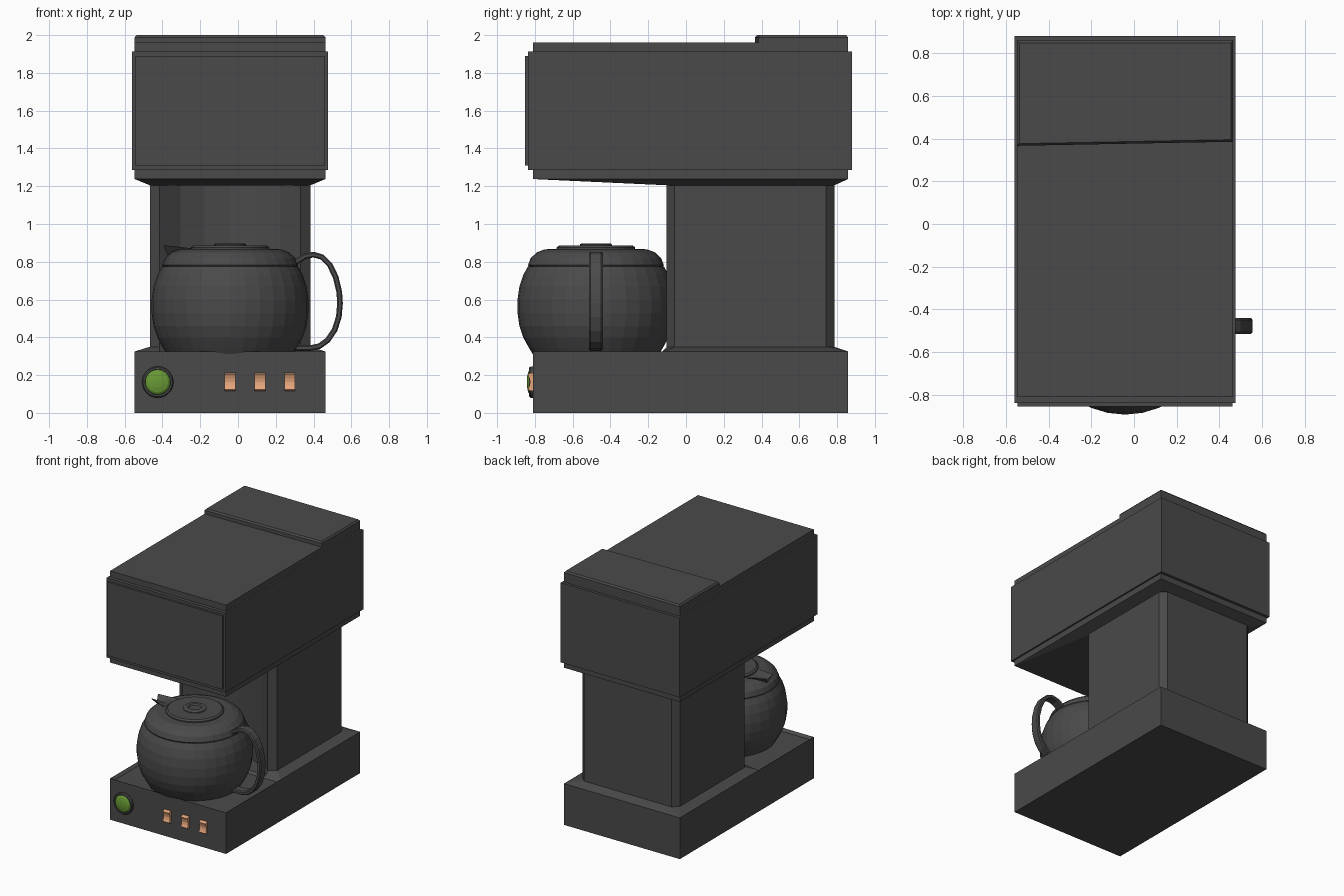
import bpy, bmesh, math
from mathutils import Vector

if "Cube" in bpy.data.objects:
    bpy.data.objects.remove(bpy.data.objects["Cube"])


def mat(name, col):
    m = bpy.data.materials.new(name)
    m.diffuse_color = (*col, 1)
    m.use_nodes = True
    m.node_tree.nodes["Principled BSDF"].inputs["Base Color"].default_value = m.diffuse_color
    return m


DARK = mat("charcoal plastic", (0.068, 0.068, 0.068))
GREEN = mat("green button", (0.14, 0.32, 0.035))
ORANGE = mat("orange switch", (0.78, 0.38, 0.2))


def finish(name, bm, material=DARK):
    bmesh.ops.recalc_face_normals(bm, faces=bm.faces)
    me = bpy.data.meshes.new(name)
    bm.to_mesh(me)
    bm.free()
    me.materials.append(material)
    ob = bpy.data.objects.new(name, me)
    bpy.context.collection.objects.link(ob)
    return ob


def loft(name, rings, material=DARK, closed=False, make=True):
    """Skin a list of equal-length point rings, capping the ends."""
    bm = bmesh.new()
    vs = [[bm.verts.new(p) for p in r] for r in rings]
    n = len(vs[0])
    for a, b in zip(vs, vs[1:]):
        for i in range(n):
            j = (i + 1) % n
            bm.faces.new((a[i], a[j], b[j], b[i]))
    bm.faces.new(vs[0])
    bm.faces.new(vs[-1])
    return finish(name, bm, material) if make else bm


def rect(x0, x1, y0, y1, z):
    return [(x0, y0, z), (x1, y0, z), (x1, y1, z), (x0, y1, z)]


def lathe(name, prof, centre, segs, axis="z", material=DARK):
    """Revolve (radius, offset) points round z, or round y facing forward."""
    rings = []
    for r, h in prof:
        ring = []
        for i in range(segs):
            t = 2 * math.pi * i / segs
            u, v = r * math.cos(t), r * math.sin(t)
            p = (u, v, h) if axis == "z" else (u, -h, v)
            ring.append(Vector(centre) + Vector(p))
        rings.append(ring)
    return loft(name, rings, material)


X0, X1, Y0, Y1 = -0.547, 0.463, -0.81, 0.858   # body footprint
XC = (X0 + X1) / 2
PX, PY = -0.042, -0.477                        # pot centre

# Base with a shallow sunken tray in the front half
bm = loft("base", [rect(X0, X1, Y0, Y1, 0), rect(X0, X1, Y0, Y1, 0.325)], make=False)
bmesh.ops.recalc_face_normals(bm, faces=bm.faces)
bmesh.ops.bisect_plane(bm, geom=bm.verts[:] + bm.edges[:] + bm.faces[:],
                       plane_co=(0, -0.125, 0), plane_no=(0, 1, 0))
tray = [f for f in bm.faces if f.normal.z > 0.9 and f.calc_center_median().y < -0.125]
bmesh.ops.inset_region(bm, faces=tray, thickness=0.03)
for v in tray[0].verts:
    v.co.z -= 0.018
finish("base", bm)

# Column with chamfered corners and a concave front, flaring out at its foot
arc = []
for i in range(7):
    t = math.radians(-45 + 15 * i)
    arc.append((PX + 0.527 * math.sin(t), PY + 0.53 * math.cos(t)))
back = [(0.383, -0.06), (0.383, 0.742), (0.338, 0.785),
        (-0.422, 0.785), (-0.467, 0.742), (-0.467, -0.06)]
foot = [(X1, -0.125), (X1, Y1 - 0.002), (X1 - 0.002, Y1),
        (X0 + 0.002, Y1), (X0, Y1 - 0.002), (X0, -0.125)]
foot_arc = [(arc[0][0], -0.125)] + arc[1:-1] + [(arc[-1][0], -0.125)]
loft("column", [[(x, y, 0.325) for x, y in foot_arc + foot],
                [(x, y, 0.35) for x, y in arc + back],
                [(x, y, 1.21) for x, y in arc + back]])

# Head: tapered underside, lower slab, main housing, front panel, top and rear lid
loft("head_underside", [rect(-0.467, 0.383, -0.10, 0.785, 1.205),
                        rect(X0, X1, Y0, Y1, 1.238),
                        rect(X0, X1, Y0, Y1, 1.29)])
loft("head_housing", [rect(-0.56, 0.476, -0.837, 0.88, 1.285),
                      rect(-0.56, 0.476, -0.837, 0.88, 1.912)])
loft("front_panel", [rect(-0.545, 0.461, -0.853, -0.83, 1.31),
                     rect(-0.545, 0.461, -0.853, -0.83, 1.89)])
loft("top_plate", [rect(X0, X1, Y0, Y1, 1.9), rect(X0, X1, Y0, Y1, 1.96)])


def lid_ring(d, z):
    return [(X0 + d, 0.366 + d, z), (X1 - d, 0.385 + d, z),
            (X1 - d, Y1 - d, z), (X0 + d, Y1 - d, z)]


loft("reservoir_lid", [lid_ring(0, 1.95), lid_ring(0, 1.988), lid_ring(0.01, 2.0)])

# Pot body, collar, lid and knob
pot = [(0.335, 0.312), (0.355, 0.345), (0.385, 0.40), (0.405, 0.46), (0.415, 0.53),
       (0.415, 0.60), (0.405, 0.67), (0.385, 0.73), (0.36, 0.775)]
lathe("pot_body", pot, (PX, PY, 0), 32)
lathe("pot_collar", [(0.352, 0.77), (0.36, 0.782), (0.345, 0.82), (0.312, 0.85),
                     (0.27, 0.866), (0.2, 0.868)], (PX, PY, 0), 32)
lathe("pot_lid", [(0.208, 0.86), (0.208, 0.876), (0.195, 0.886)], (PX, PY, 0), 32)
lathe("lid_knob", [(0.085, 0.88), (0.085, 0.892), (0.075, 0.898), (0.05, 0.898),
                   (0.042, 0.889)], (PX, PY, 0), 24)

# V-shaped pouring spout
loft("spout", [[(-0.395, PY - 0.045, 0.888), (-0.37, PY, 0.855),
                (-0.395, PY + 0.045, 0.888), (-0.375, PY, 0.835)],
               [(-0.25, PY - 0.085, 0.872), (-0.25, PY, 0.862),
                (-0.25, PY + 0.085, 0.872), (-0.30, PY, 0.80)]])

# Handle: flat strap swept along a loop
path = [(0.27, 0.775), (0.315, 0.805), (0.355, 0.829), (0.40, 0.838), (0.445, 0.825),
        (0.485, 0.785), (0.517, 0.72), (0.536, 0.64), (0.54, 0.58), (0.534, 0.51),
        (0.512, 0.44), (0.475, 0.385), (0.43, 0.353), (0.38, 0.343), (0.29, 0.343)]
section = [(-0.015, -0.028), (-0.008, -0.037), (0.008, -0.037), (0.015, -0.028),
           (0.015, 0.028), (0.008, 0.037), (-0.008, 0.037), (-0.015, 0.028)]
rings = []
for i, (x, z) in enumerate(path):
    a, b = path[max(i - 1, 0)], path[min(i + 1, len(path) - 1)]
    d = Vector((b[0] - a[0], b[1] - a[1])).normalized()
    rings.append([(x - d.y * s, PY + w, z + d.x * s) for s, w in section])
loft("pot_handle", rings)

# Round power button in a dark ring
c = (-0.425, Y0, 0.163)
lathe("button_ring", [(0.083, -0.01), (0.083, 0.012), (0.077, 0.02), (0.068, 0.02),
                      (0.066, 0.008)], c, 32, "y")
lathe("power_button", [(0.066, 0.0), (0.066, 0.016), (0.055, 0.025), (0.03, 0.031),
                       (0.01, 0.033)], c, 32, "y", GREEN)

# Three rocker switches with dished fronts
rocker = [(Y0 + 0.01, 0.117), (-0.825, 0.117), (-0.837, 0.125), (-0.829, 0.145),
          (-0.826, 0.163), (-0.829, 0.182), (-0.837, 0.203), (-0.825, 0.211),
          (Y0 + 0.01, 0.211)]
for k in range(3):
    x = -0.042 + 0.158 * k
    loft(f"rocker_switch_{k + 1}", [[(x + s, y, z) for y, z in rocker]
                                    for s in (-0.029, 0.029)], ORANGE)
